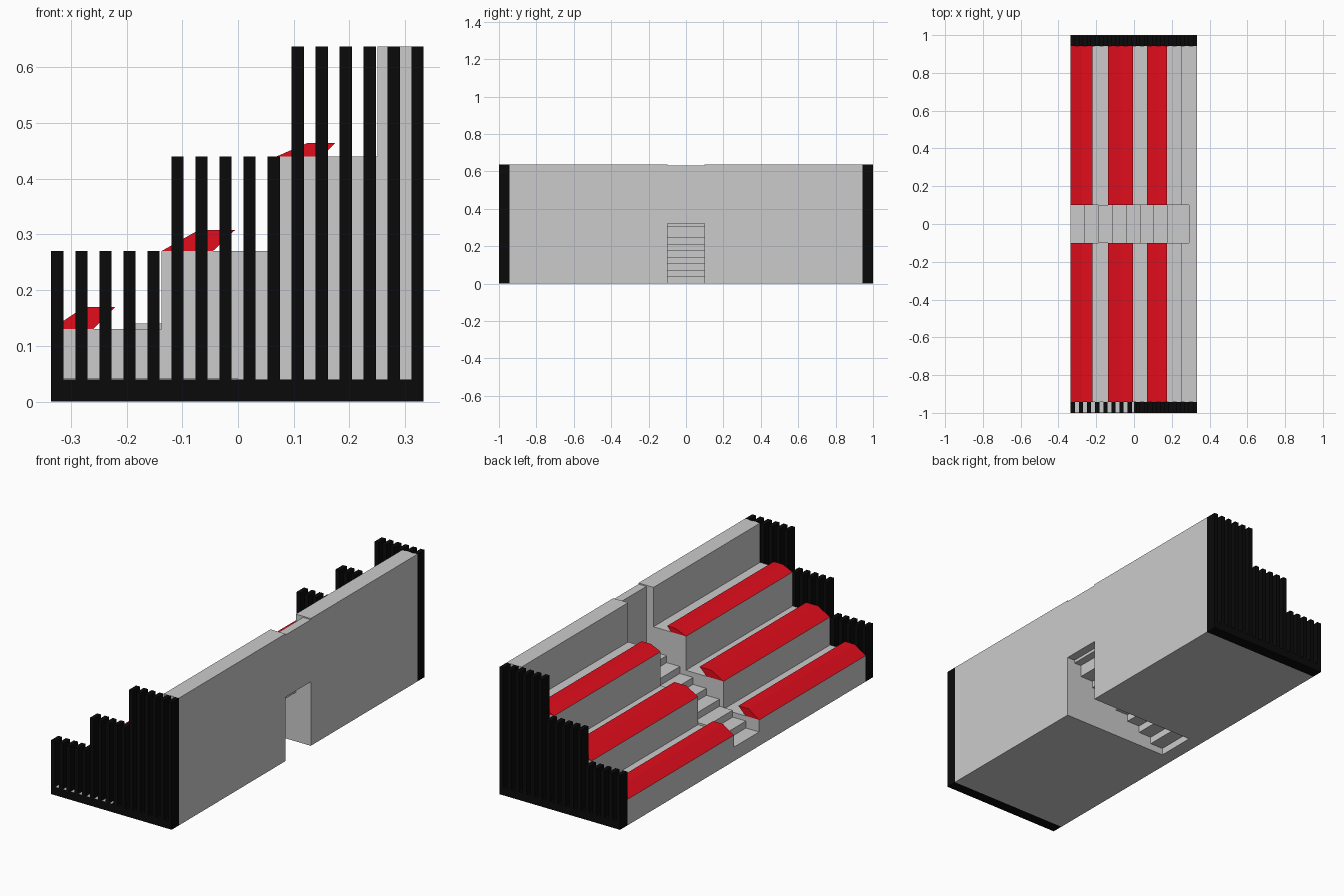
import bpy, bmesh

if "Cube" in bpy.data.objects:
    bpy.data.objects.remove(bpy.data.objects["Cube"])

def material(name, rgb):
    m = bpy.data.materials.new(name)
    m.diffuse_color = (*rgb, 1)
    m.use_nodes = True
    m.node_tree.nodes["Principled BSDF"].inputs["Base Color"].default_value = m.diffuse_color
    return m

red = material("seat_red", (0.75, 0.004, 0.012))
black = material("fence_black", (0.003, 0.003, 0.003))

def finish(name, bm, mat=None):
    bmesh.ops.recalc_face_normals(bm, faces=bm.faces)
    me = bpy.data.meshes.new(name)
    bm.to_mesh(me)
    bm.free()
    if mat:
        me.materials.append(mat)
    ob = bpy.data.objects.new(name, me)
    bpy.context.collection.objects.link(ob)
    return ob

def add_prism(bm, profile, y0, y1):
    """Extrude an (x, z) profile along y."""
    f = bm.faces.new([bm.verts.new((x, y0, z)) for x, z in profile])
    ext = bmesh.ops.extrude_face_region(bm, geom=[f])
    # the starting face stays in place as the cap
    for v in ext["geom"]:
        if isinstance(v, bmesh.types.BMVert):
            v.co.y = y1
    if f.is_valid is False or len([g for g in bm.faces if all(abs(v.co.y - y0) < 1e-6 for v in g.verts)]) == 0:
        bm.faces.new([v for v in bm.verts if abs(v.co.y - y0) < 1e-6])

def add_box(bm, x0, x1, y0, y1, z0, z1):
    vs = bmesh.ops.create_cube(bm, size=1)["verts"]
    for v in vs:
        v.co = (x1 if v.co.x > 0 else x0,
                y1 if v.co.y > 0 else y0,
                z1 if v.co.z > 0 else z0)

XL, XR, AISLE, END, TOP = -0.335, 0.333, 0.1, 0.943, 0.637
tier_profile = [(XL, 0), (XR, 0), (XR, TOP), (0.25, TOP), (0.25, 0.44), (0.07, 0.44),
                (0.07, 0.27), (-0.137, 0.27), (-0.137, 0.13), (XL, 0.13)]
seat_profiles = [
    [(XL, 0.13), (-0.26, 0.13), (-0.22, 0.17), (-0.275, 0.17)],
    [(-0.137, 0.27), (-0.045, 0.27), (-0.005, 0.308), (-0.07, 0.308)],
    [(0.07, 0.44), (0.15, 0.44), (0.175, 0.464), (0.125, 0.464)],
]

for side, s in (("left", -1), ("right", 1)):
    # stepped stand with back wall
    bm = bmesh.new()
    add_prism(bm, tier_profile, s * AISLE, s * END)
    finish(side + "_stand", bm)

    # long seats
    for i, prof in enumerate(seat_profiles):
        bm = bmesh.new()
        add_prism(bm, prof, s * AISLE, s * END)
        finish(f"{side}_seat_{i + 1}", bm, red)

    # end fence: base rail and slats
    bm = bmesh.new()
    y0, y1 = sorted((s * END, s * 1.0))
    add_box(bm, XL, XR, y0, y1, 0, 0.04)
    for k in range(16):
        x = XL + k * 0.0431
        h = 0.27 if k < 5 else 0.44 if k < 10 else TOP
        add_box(bm, x, min(x + 0.022, XR), y0, y1, 0.04, h)
    finish(side + "_end_fence", bm, black)

# aisle stairs: overlapping slabs, open underneath
bm = bmesh.new()
RUN, RISE = (0.25 - XL) / 8, 0.035
for k in range(8):
    x = XL + k * RUN
    add_box(bm, x, x + RUN, -AISLE, AISLE, k * RISE, (k + 2) * RISE)
finish("aisle_stairs", bm)

# wall above the tunnel, recessed behind the stairs, with a small ledge
bm = bmesh.new()
add_box(bm, 0.29, XR, -AISLE, AISLE, 0.32, 0.631)
add_box(bm, 0.25, 0.29, -AISLE, AISLE, 0.305, 0.32)
finish("tunnel_lintel", bm)

# grey strip on the front fence base
bm = bmesh.new()
add_box(bm, XL, 0.0, -0.998, -END, 0.035, 0.041)
finish("fence_base_strip", bm)
